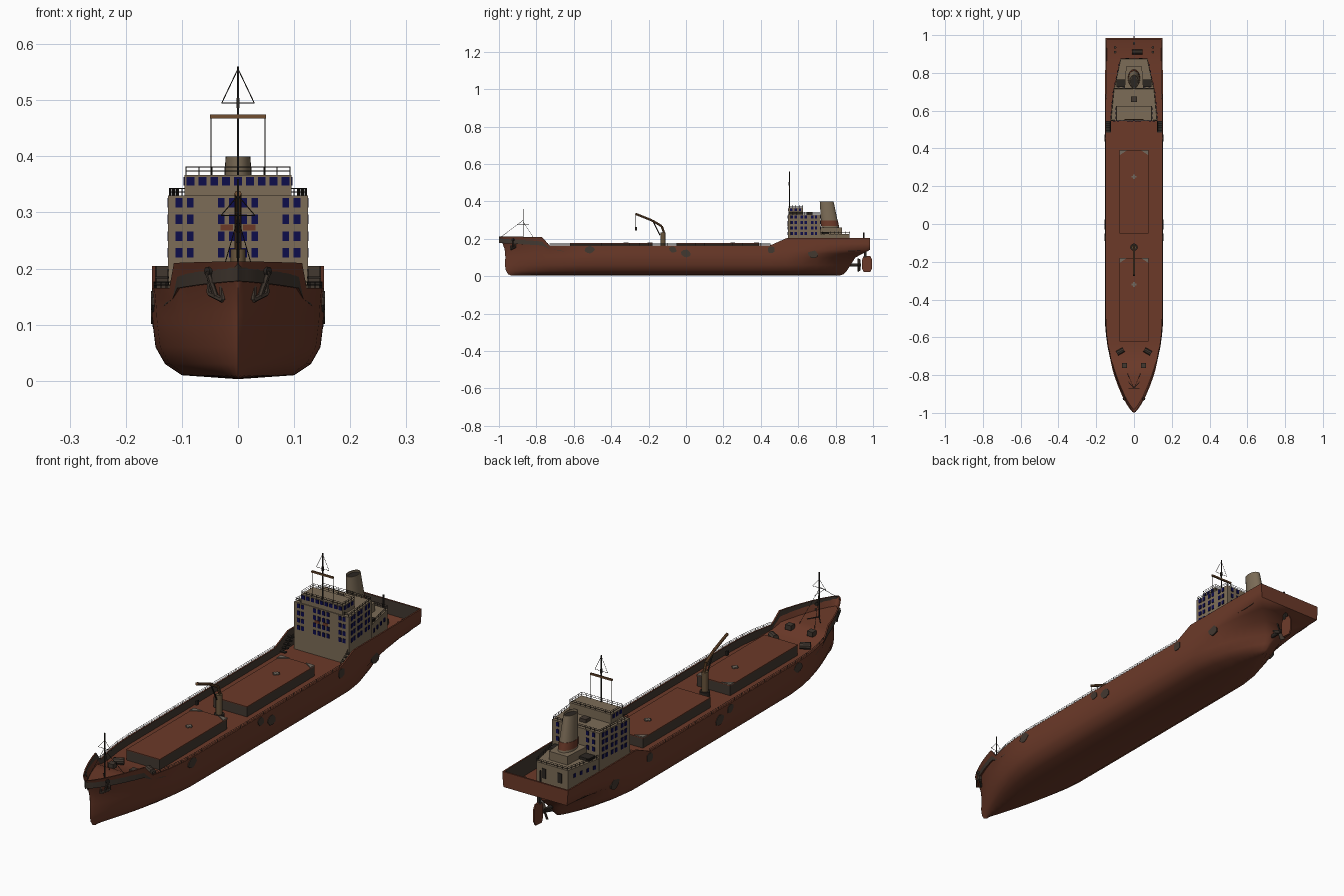
import bpy, bmesh, math
from mathutils import Vector, Matrix

cube = bpy.data.objects.get("Cube")
if cube:
    bpy.data.objects.remove(cube)


def material(name, r, g, b):
    mat = bpy.data.materials.new(name)
    mat.use_nodes = True
    mat.diffuse_color = (r, g, b, 1)
    bsdf = mat.node_tree.nodes["Principled BSDF"]
    bsdf.inputs["Base Color"].default_value = (r, g, b, 1)
    bsdf.inputs["Roughness"].default_value = 0.8
    return mat


RED = material("rust_red_paint", .15, .042, .022)
BEIGE = material("beige_paint", .20, .15, .095)
NAVY = material("navy_glass", .004, .004, .07)
DARK = material("dark_metal", .025, .02, .016)
GREY = material("grey_brown_metal", .055, .04, .03)
PALE = material("pale_grey_metal", .17, .14, .11)
OLIVE = material("olive_paint", .14, .09, .045)
OCHRE = material("ochre_paint", .16, .075, .03)


def finish(name, bm, mat, smooth=0, second=None):
    bmesh.ops.remove_doubles(bm, verts=bm.verts, dist=1e-5)
    bmesh.ops.recalc_face_normals(bm, faces=bm.faces)
    mesh = bpy.data.meshes.new(name)
    bm.to_mesh(mesh)
    bm.free()
    ob = bpy.data.objects.new(name, mesh)
    bpy.context.collection.objects.link(ob)
    mesh.materials.append(mat)
    if second:
        mesh.materials.append(second)
    if smooth:
        bpy.ops.object.select_all(action="DESELECT")
        ob.select_set(True)
        bpy.context.view_layer.objects.active = ob
        bpy.ops.object.shade_smooth_by_angle(angle=math.radians(smooth))


def add_rod(bm, a, b, r, sides):
    a, b = Vector(a), Vector(b)
    turn = (b - a).to_track_quat("Z", "Y").to_matrix().to_4x4()
    bmesh.ops.create_cone(bm, cap_ends=True, segments=sides, radius1=r, radius2=r,
                          depth=(b - a).length, matrix=Matrix.Translation((a + b) / 2) @ turn)


def add_box(bm, c, size, angle=0):
    m = Matrix.Translation(c) @ Matrix.Rotation(angle, 4, "Z") @ Matrix.Diagonal((*size, 1))
    bmesh.ops.create_cube(bm, size=1, matrix=m)


def rods(name, segs, r, mat, sides=6):
    bm = bmesh.new()
    for a, b in segs:
        add_rod(bm, a, b, r, sides)
    finish(name, bm, mat, 35 if sides > 6 else 0)


def boxes(name, items, mat):
    bm = bmesh.new()
    for c, size in items:
        add_box(bm, c, size)
    finish(name, bm, mat)


def loft(name, rings, mat, smooth=0):
    bm = bmesh.new()
    rows = [[bm.verts.new(p) for p in ring] for ring in rings]
    n = len(rows[0])
    for lo, hi in zip(rows, rows[1:]):
        for i in range(n):
            bm.faces.new((lo[i], lo[(i + 1) % n], hi[(i + 1) % n], hi[i]))
    bm.faces.new(rows[0][::-1])
    bm.faces.new(rows[-1])
    finish(name, bm, mat, smooth)


def prism(name, foot, z0, z1, mat):
    loft(name, [[(x, y, z) for x, y in foot] for z in (z0, z1)], mat)


def rail(name, pts, h, gap=.025, r=.0009):
    segs = []
    for a, b in zip(pts, pts[1:]):
        a, b = Vector(a), Vector(b)
        n = max(1, round((b - a).length / gap))
        for i in range(n + 1):
            p = a.lerp(b, i / n)
            segs.append((p, p + Vector((0, 0, h))))
        for f in (.5, 1):
            up = Vector((0, 0, h * f))
            segs.append((a + up, b + up))
    rods(name, segs, r, DARK, 4)


def curve(table, y):
    for (a, p), (b, q) in zip(table, table[1:]):
        if y <= b:
            return p + (q - p) * (y - a) / (b - a)
    return table[-1][1]


def sheer(y):
    return curve([(-1, .213), (-.77, .21), (-.73, .165), (.45, .165), (.54, .205), (1, .205)], y)


def deck(y):
    return curve([(-1, .178), (-.77, .165), (-.7, .132), (.9, .135), (.985, .146)], y)


# Hull waterlines: height, share of topside, half breadth, stem, stern end, tail width
LINES = [(.003, 0, 0, -.93, .82, 0), (.01, 0, .10, -.95, .84, .04),
         (.03, 0, .13, -.963, .86, .05), (.06, 0, .147, -.968, .88, .1),
         (.1, 0, .152, -.966, .905, .35), (.1, .2, .153, -.967, .945, .72),
         (.1, .4, .153, -.97, .985, .95), (.1, .7, .153, -.982, .985, .97),
         (.1, 1, .153, -1, .985, .98)]
STATIONS = [-1, -.995, -.98, -.95, -.91, -.86, -.81, -.77, -.73, -.65, -.58, -.5, -.25, 0, .25,
            .45, .54, .62, .7, .77, .83, .88, .92, .96, .985]


def hull_point(line, base):
    z, share, half, y0, y1, tail = line
    z += (sheer(base) - z) * share
    y = base
    if base < -.7:
        y = -.7 + (base + .7) * (-.7 - y0) / .3
    elif base > .7:
        y = .7 + (base - .7) * (y1 - .7) / .285
    u = min(1, max(0, (y - y0) / .5))
    v = min(1, max(0, (y1 - y) / .35))
    x = half * math.sin(u * math.pi / 2) ** (1.02 - 1.5 * z)
    x *= tail + (1 - tail) * math.sin(v * math.pi / 2) ** .8
    return Vector((x, y, z))


def station(base):
    ring = [hull_point(line, base) for line in LINES]
    top = ring[-1]
    x, y = max(0, top.x - .006), min(top.y, .978)
    return ring + [Vector((x, y, top.z)), Vector((x, y, deck(base)))]


bm = bmesh.new()
grid = [station(y) for y in STATIONS]
sides = [[[bm.verts.new((s * p.x, p.y, p.z)) for p in ring] for ring in grid] for s in (1, -1)]
left, right = sides
rows = len(grid[0]) - 1
for k in range(rows):
    strips = [(a[k], a[k + 1], b[k + 1], b[k]) for side in sides for a, b in zip(side, side[1:])]
    strips.append((left[-1][k], left[-1][k + 1], right[-1][k + 1], right[-1][k]))
    for quad in strips:
        bm.faces.new(quad).material_index = int(k == rows - 1)
for i in range(len(grid) - 1):
    bm.faces.new((left[i][-1], left[i + 1][-1], right[i + 1][-1], right[i][-1]))
finish("hull", bm, RED, 62, GREY)

# Rudder, shaft and propeller
loft("rudder", [[(x, y, z) for x, y in ((-.006, a), (.006, a), (.003, b), (-.003, b))]
                for z, a, b in ((.022, .95, .985), (.04, .942, .994), (.09, .942, .994), (.108, .95, .985))], RED)
boxes("rudder_stock", [((0, .958, .125), (.012, .012, .05))], DARK)
rods("propeller_shaft", [((0, .85, .06), (0, .935, .06))], .008, DARK, 12)
bm = bmesh.new()
for i in range(4):
    m = Matrix.Translation((0, .925, .06)) @ Matrix.Rotation(i * math.pi / 2 + .4, 4, "Y")
    m = m @ Matrix.Translation((0, 0, .02)) @ Matrix.Rotation(.6, 4, "Z")
    bmesh.ops.create_cube(bm, size=1, matrix=m @ Matrix.Diagonal((.02, .004, .03, 1)))
finish("propeller", bm, GREY)

# Cargo hatches: dark coaming, red lid, pale corner plates and vents
for tag, y0, y1 in (("aft", -.05, .39), ("fore", -.62, -.18)):
    mid = (y0 + y1) / 2
    boxes(tag + "_hatch_coaming", [((0, mid, .152), (.152, y1 - y0, .044))], GREY)
    boxes(tag + "_hatch_lid", [((0, mid, .1745), (.154, y1 - y0 + .002, .003))], RED)
    boxes(tag + "_hatch_vent", [((0, mid + .08, .178), (.026, .01, .004)),
                                ((0, mid + .08, .178), (.01, .026, .004))], PALE)
    for s in (1, -1):
        prism(tag + "_hatch_corner", [(s * .077, y1), (s * .037, y1), (s * .077, y1 - .027)],
              .176, .18, PALE)

# Deck crane
rods("crane_post", [((0, -.123, .13), (0, -.123, .235))], .013, OLIVE, 12)
rods("crane_base", [((0, -.123, .13), (0, -.123, .155))], .02, DARK, 12)
rods("crane_boom", [((0, -.115, .225), (0, -.13, .268)), ((0, -.13, .268), (0, -.18, .298)),
                    ((0, -.18, .298), (0, -.27, .334))], .006, OCHRE, 8)
rods("crane_ram", [((0, -.14, .22), (0, -.175, .292))], .003, DARK)
rods("crane_cable", [((0, -.268, .332), (0, -.268, .26))], .0008, DARK, 4)
boxes("crane_hook", [((0, -.268, .255), (.008, .012, .018))], DARK)

# Accommodation block in tiers
HOUSE = [(-.125, .545), (.125, .545), (.108, .72), (-.108, .72)]
LOWER = [(-.108, .71), (.108, .71), (.072, .875), (-.072, .875)]
BRIDGE = [(-.095, .548), (.095, .548), (.095, .625), (-.095, .625)]
CASING = [(-.05, .72), (.05, .72), (.042, .835), (-.042, .835)]
prism("main_house", HOUSE, .125, .33, BEIGE)
prism("lower_house", LOWER, .125, .225, BEIGE)
prism("bridge", BRIDGE, .33, .367, BEIGE)
prism("engine_casing", CASING, .225, .26, BEIGE)


def panels(name, foot, edge, ts, zs, w, h, mat=NAVY):
    a, b = Vector(foot[edge]), Vector(foot[(edge + 1) % len(foot)])
    d = (b - a).normalized()
    bm = bmesh.new()
    for t in ts:
        for z in zs:
            p = a.lerp(b, t) + Vector((d.y, -d.x)) * .0005
            add_box(bm, (p.x, p.y, z), (w, .004, h), math.atan2(d.y, d.x))
    finish(name, bm, mat)


FLOORS = [.228, .258, .288, .317]
panels("front_windows", HOUSE, 0, [.08, .16, .38, .46, .54, .62, .84, .92], FLOORS, .012, .017)
for edge in (1, 3):
    panels("side_windows", HOUSE, edge, [.12, .24, .42, .54, .74, .86], FLOORS, .012, .017)
    panels("lower_windows", LOWER, edge, [.2, .4, .6, .8], [.195], .011, .015)
    panels("bridge_side_windows", BRIDGE, edge, [.2, .5, .8], [.356], .013, .015)
panels("bridge_windows", BRIDGE, 0, [(i + .5) / 9 for i in range(9)], [.356], .014, .015)
panels("rear_windows", HOUSE, 2, [.12, .25, .75, .88], FLOORS[1:], .012, .017)
panels("rear_doors", LOWER, 2, [.25, .75], [.185], .018, .04, DARK)
panels("front_rust_patch", HOUSE, 0, [.42, .58], [.273], .022, .011, RED)

LOOP = [(.1, .55), (.122, .55), (.106, .716), (-.106, .716), (-.122, .55), (-.1, .55)]
rail("house_rail", [(x, y, .33) for x, y in LOOP], .013, .022)
for name, foot, z in (("bridge", BRIDGE, .367), ("lower_house", LOWER, .225)):
    rail(name + "_rail", [(x * .98, y, z) for x, y in foot + foot[:1]], .014, .022)
boxes("bridge_roof_box", [((0, .66, .337), (.03, .03, .014))], GREY)
boxes("casing_gratings", [((s * .07, .745, .23), (.045, .04, .012)) for s in (1, -1)], DARK)


# Raked funnel with a dark mouth
def oval(y, z, rx, ry):
    return [(rx * math.cos(i * math.pi / 12), y + ry * math.sin(i * math.pi / 12), z) for i in range(24)]


loft("funnel", [oval(.776, .225, .034, .05), oval(.752, .40, .022, .037),
                oval(.752, .40, .019, .033), oval(.753, .39, .019, .033)], BEIGE, 35)
loft("funnel_mouth", [oval(.753, .39, .018, .032), oval(.753, .392, .018, .032)], DARK)
loft("funnel_rust_band", [oval(.770, .268, .032, .0481), oval(.766, .298, .0302, .0459)], RED, 35)

# Main mast with yard and stays
rods("main_mast", [((0, .553, .36), (0, .553, .56))], .0022, DARK, 8)
boxes("mast_yard", [((0, .553, .471), (.1, .007, .007))], OCHRE)
boxes("mast_lamp", [((0, .553, .495), (.006, .008, .018))], DARK)
stays = [((-.029, .553, .495), (.029, .553, .495))]
for s in (1, -1):
    stays += [((s * .048, .553, .471), (s * .048, .553, .367)), ((s * .029, .553, .495), (0, .553, .556))]
rods("mast_stays", stays, .0009, DARK, 4)

# Foremast
rods("foremast", [((0, -.87, .17), (0, -.87, .36))], .0022, DARK, 8)
stays = [((-.03, -.87, .295), (.03, -.87, .295)), ((0, -.87, .3), (0, -.985, .213)),
         ((0, -.9, .275), (0, -.84, .275))]
for s in (1, -1):
    stays += [((0, -.87, .29), (s * .035, -.79, .168)), ((s * .03, -.87, .295), (0, -.87, .33))]
rods("foremast_stays", stays, .0009, DARK, 4)

# Mooring gear on the deck
for s in (1, -1):
    rods("fore_winch", [((s * .055, -.665, .15), (s * .09, -.685, .15))], .014, GREY, 10)
    boxes("fore_bollards", [((s * .05, -.75, .168), (.026, .026, .02))], GREY)
    rods("aft_bollards", [((s * .1, y, .135), (s * .1, y, .165)) for y in (.91, .935)], .007, GREY, 8)
rods("aft_winch", [((-.01, .91, .15), (.045, .91, .15))], .014, GREY, 10)
rods("stern_post", [((0, .95, .14), (0, .95, .235))], .004, DARK, 8)
rods("anchor_chain", [((s * .03, -.835, .172), (0, -.87, .176)) for s in (1, -1)], .002, DARK)

for s in (1, -1):
    # Anchors hung from hawse rings, leaning toward the stem
    top = hull_point(LINES[-1], -.93).lerp(hull_point(LINES[-2], -.93), .5)
    low = hull_point(LINES[-3], -.945)
    a, b = (Vector((s * (p.x + .005), p.y - .004, p.z)) for p in (top, low))
    b.z = .15
    along = Vector((s * .012, .012, .006))
    rods("anchor_shank", [(a, b)], .005, GREY)
    rods("hawse_ring", [(a - Vector((s * .008, -.006, 0)), a + Vector((s * .001, -.001, 0)))], .008, DARK, 12)
    rods("anchor_flukes", [(b - along, b + along), (b - along, b - along * .9 + Vector((0, 0, .024))),
                           (b + along, b + along * .9 + Vector((0, 0, .024)))], .005, GREY)
    # Side rails along the bulwarks
    rail("bulwark_rail", [(s * (hull_point(LINES[-1], y).x - .003), y, sheer(y))
                          for y in (-.73, -.65, -.58, -.5, 0, .45)], .011, .05)
    # Steps from the main deck to the stern deck
    boxes("deck_steps", [((s * .137, .49 + i * .012, .14 + i * .011), (.028, .012, .004))
                         for i in range(5)], DARK)
    rail("step_rail", [(s * .125, .49, .15), (s * .125, .54, .185)], .014, .02)
    # Worn patches on the hull sides
    for y, z, r in ((-.515, .142, .024), (-.07, .143, .02), (0, .122, .025), (.455, .142, .022), (.68, .118, .026)):
        x = s * hull_point(LINES[5], y).x
        ring = [(y + r * (1 + .2 * math.sin(5 * i + y * 9)) * math.cos(i * .7),
                 z + r * .85 * math.sin(i * .7)) for i in range(9)]
        loft("hull_patch", [[(x + s * d, p, q) for p, q in ring] for d in (-.004, .002)], GREY)
